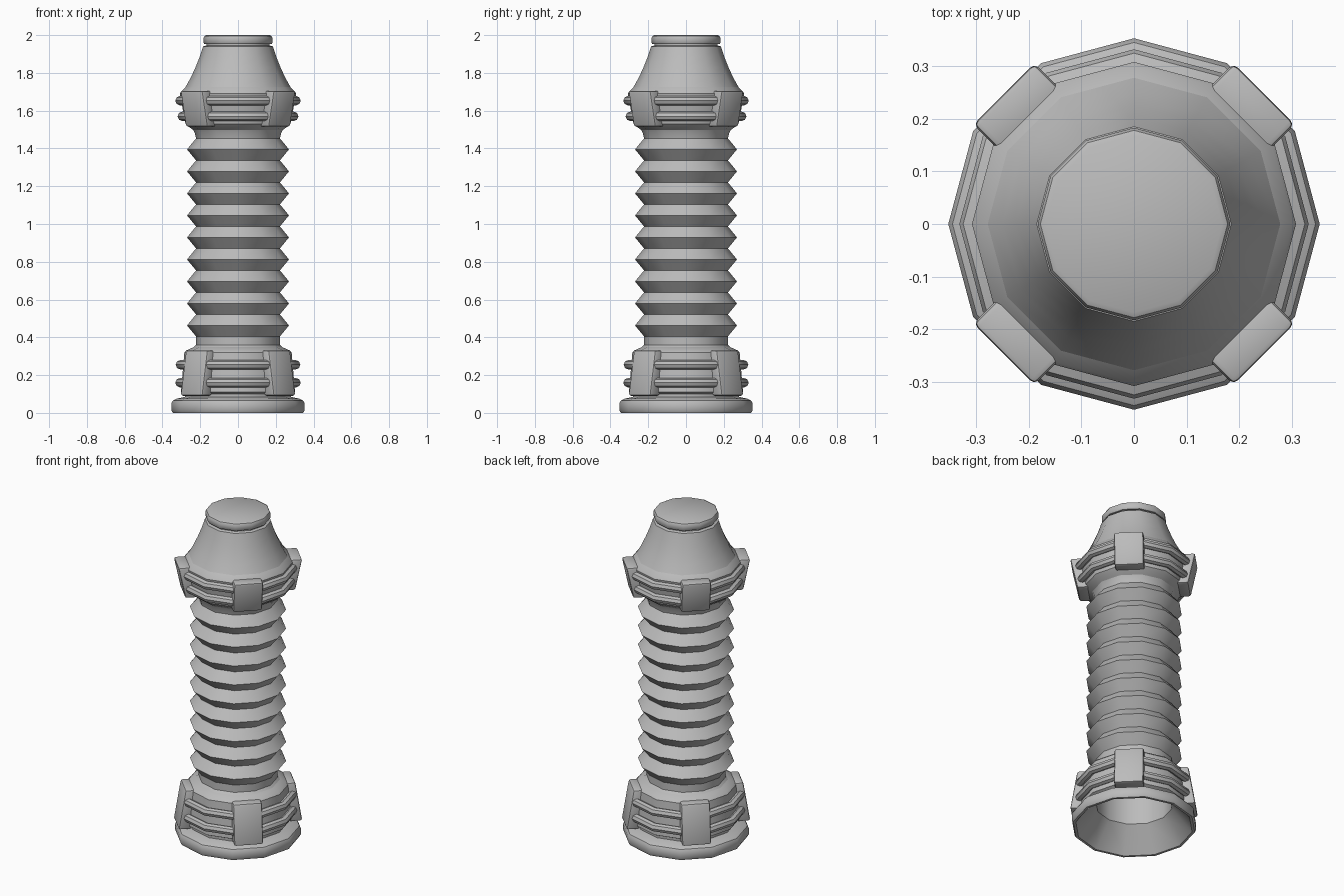
import bpy, bmesh, math
from mathutils import Matrix

if "Cube" in bpy.data.objects:
    bpy.data.objects.remove(bpy.data.objects["Cube"])

SIDES = 12
grey = bpy.data.materials.new("grey metal")
grey.diffuse_color = (0.5, 0.5, 0.5, 1)
grey.use_nodes = True
grey.node_tree.nodes["Principled BSDF"].inputs["Base Color"].default_value = grey.diffuse_color


def finish(name, bm, angle=35):
    """Turn a bmesh into a shaded, coloured object."""
    bmesh.ops.recalc_face_normals(bm, faces=bm.faces)
    mesh = bpy.data.meshes.new(name)
    bm.to_mesh(mesh)
    bm.free()
    ob = bpy.data.objects.new(name, mesh)
    bpy.context.collection.objects.link(ob)
    mesh.materials.append(grey)
    bpy.ops.object.select_all(action='DESELECT')
    ob.select_set(True)
    bpy.context.view_layer.objects.active = ob
    bpy.ops.object.shade_smooth_by_angle(angle=math.radians(angle))
    return ob


def lathe(name, profile, closed=False, cap_end=False):
    """Revolve (radius, height) points into a twelve-sided shell."""
    bm = bmesh.new()
    rings = []
    for r, z in profile:
        rings.append([bm.verts.new((r * math.cos(math.tau * i / SIDES),
                                    r * math.sin(math.tau * i / SIDES), z))
                      for i in range(SIDES)])
    pairs = list(zip(rings, rings[1:]))
    if closed:
        pairs.append((rings[-1], rings[0]))
    for a, b in pairs:
        for i in range(SIDES):
            j = (i + 1) % SIDES
            bm.faces.new((a[i], a[j], b[j], b[i]))
    if cap_end:
        bm.faces.new(rings[-1])
    return finish(name, bm)


def ring(name, radius, z, thick):
    """Rounded band running around a collar."""
    lathe(name, [(radius + thick * math.cos(math.tau * k / 8),
                  z + thick * math.sin(math.tau * k / 8)) for k in range(8)], closed=True)


def pads(name, z0, z1, out0, out1, width=0.165):
    """Four bevelled, tilted blocks on the diagonal sides of a collar."""
    bm = bmesh.new()
    for k in range(4):
        block = bmesh.new()
        bmesh.ops.create_cube(block, size=1)
        for v in block.verts:
            low = v.co.z < 0
            outer = out0 if low else out1
            v.co = (outer if v.co.x > 0 else outer - 0.075,
                    v.co.y * width, z0 if low else z1)
        bmesh.ops.bevel(block, geom=block.edges[:], offset=0.012, segments=2,
                        profile=0.5, affect='EDGES')
        block.transform(Matrix.Rotation(math.radians(45 + 90 * k), 4, 'Z'))
        temp = bpy.data.meshes.new("temp")
        block.to_mesh(temp)
        block.free()
        bm.from_mesh(temp)
        bpy.data.meshes.remove(temp)
    finish(name, bm)


# Foot flange with the hollow lining of the tube
lathe("foot_flange", [
    (0.28, 0.085), (0.325, 0.075), (0.345, 0.065), (0.353, 0.05), (0.353, 0.015),
    (0.345, 0.0), (0.33, 0.0), (0.215, 0.14)])
lathe("inner_lining", [(0.215, 0.14), (0.215, 1.5), (0.16, 1.9)], cap_end=True)

# Lower collar
lathe("lower_collar", [(0.28, 0.07), (0.282, 0.1), (0.302, 0.11), (0.284, 0.32),
                       (0.275, 0.33), (0.235, 0.348)])

# Bellows tube
bellows = [(0.235, 0.348), (0.222, 0.36), (0.222, 0.405)]
PEAKS, FIRST, STEP = 9, 0.463, 0.1165
for i in range(PEAKS):
    z = FIRST + i * STEP
    bellows.append((0.27, z))
    bellows.append((0.222, z + STEP / 2))
bellows += [(0.23, 1.485), (0.24, 1.505)]
lathe("bellows_tube", bellows)

# Upper collar and tapering shoulder
lathe("upper_collar", [(0.222, 1.485), (0.24, 1.5), (0.262, 1.515), (0.278, 1.53),
                       (0.308, 1.69), (0.302, 1.7), (0.278, 1.725)])
lathe("shoulder_cone", [(0.278, 1.725), (0.25, 1.775), (0.225, 1.83),
                        (0.203, 1.885), (0.185, 1.94), (0.168, 1.945)])

# End cap
lathe("end_cap", [(0.168, 1.94), (0.168, 1.952), (0.178, 1.953), (0.183, 1.96),
                  (0.183, 1.985), (0.178, 1.995), (0.168, 2.0)], cap_end=True)

# Raised bands and diagonal blocks of both collars
ring("lower_band_bottom", 0.307, 0.16, 0.025)
ring("lower_band_top", 0.305, 0.255, 0.025)
ring("upper_band_bottom", 0.295, 1.57, 0.025)
ring("upper_band_top", 0.307, 1.653, 0.025)
pads("lower_blocks", 0.09, 0.33, 0.352, 0.312)
pads("upper_blocks", 1.515, 1.705, 0.312, 0.352)
